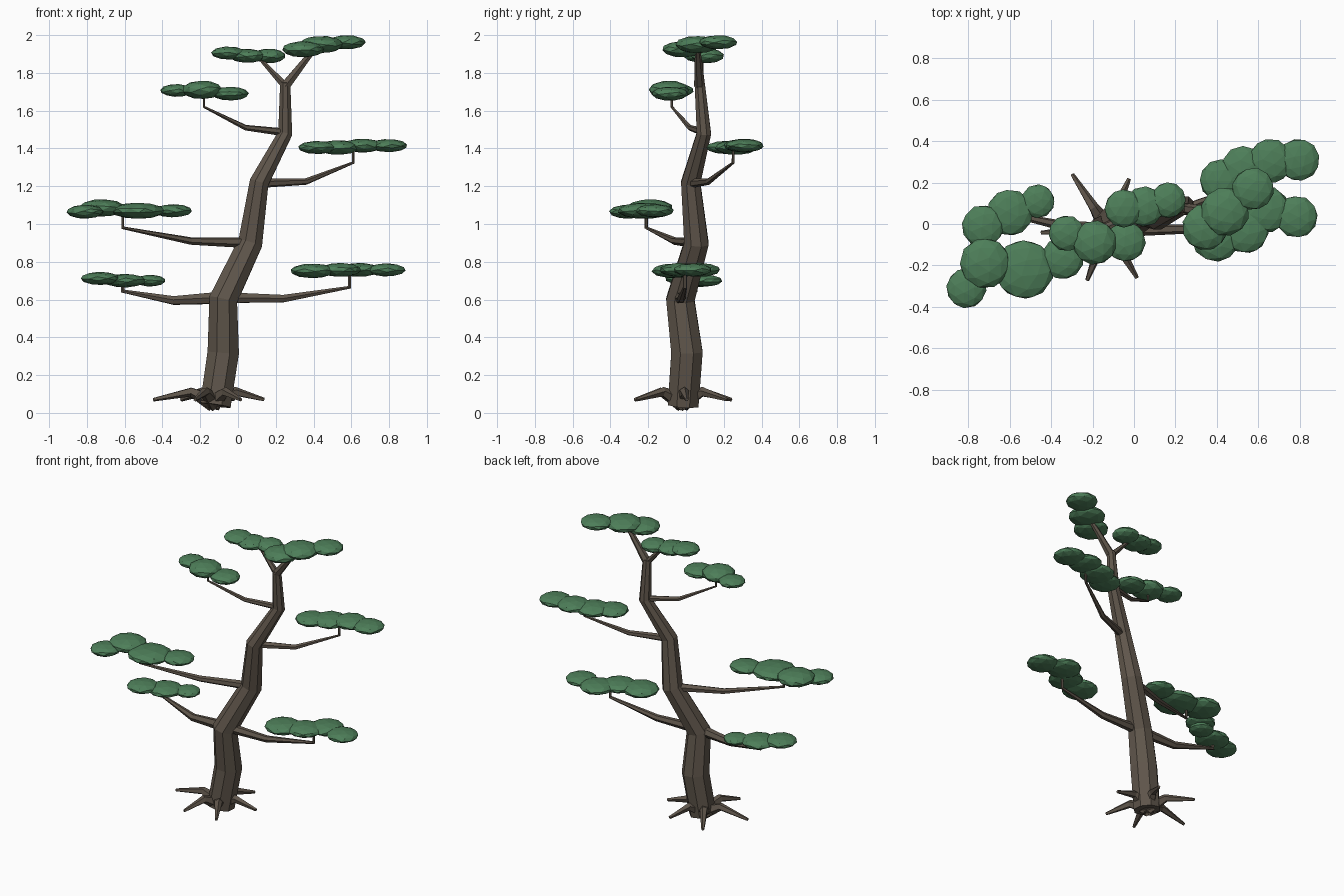
import bpy, bmesh, math, random
from mathutils import Vector, Matrix, Euler

random.seed(4)


def material(name, rgb):
    m = bpy.data.materials.new(name)
    m.diffuse_color = (*rgb, 1)
    return m


BARK = material("bark", (0.115, 0.092, 0.070))
LEAF = material("leaf", (0.075, 0.21, 0.10))


def finish(name, bm, mat):
    bmesh.ops.recalc_face_normals(bm, faces=bm.faces)
    me = bpy.data.meshes.new(name)
    bm.to_mesh(me)
    bm.free()
    me.materials.append(mat)
    ob = bpy.data.objects.new(name, me)
    bpy.context.collection.objects.link(ob)
    return ob


def tube(name, path, sides):
    """Faceted tapering limb; path entries are (x, y, z, radius)."""
    bm = bmesh.new()
    pts = [Vector(p[:3]) for p in path]
    rings = []
    for i, p in enumerate(pts):
        t = Vector()
        if i > 0:
            t += (p - pts[i - 1]).normalized()
        if i < len(pts) - 1:
            t += (pts[i + 1] - p).normalized()
        q = Vector((0, 0, 1)).rotation_difference(t.normalized())
        r = path[i][3]
        rings.append([bm.verts.new(p + q @ Vector((r * math.cos(a), r * math.sin(a), 0)))
                      for a in (2 * math.pi * (k + 0.5) / sides for k in range(sides))])
    for a, b in zip(rings, rings[1:]):
        for k in range(sides):
            n = (k + 1) % sides
            bm.faces.new((a[k], a[n], b[n], b[k]))
    bm.faces.new(rings[0])
    bm.faces.new(rings[-1])
    return finish(name, bm, BARK)


def pad(name, blobs):
    """Cloud of flattened faceted blobs; entries are (x, y, z, radius, half height)."""
    bm = bmesh.new()
    for x, y, z, r, h in blobs:
        turn = Euler([random.uniform(0, 6.28) for _ in range(3)]).to_matrix().to_4x4()
        m = Matrix.Translation((x, y, z)) @ Matrix.Diagonal((r, r, h, 1)) @ turn
        bmesh.ops.create_icosphere(bm, subdivisions=2, radius=1.03, matrix=m)
    return finish(name, bm, LEAF)


# Swaying trunk
tube("trunk", [(-0.12, -0.015, 0.04, 0.088), (-0.078, 0.005, 0.32, 0.09),
               (-0.078, -0.03, 0.60, 0.081), (0.065, 0.055, 0.90, 0.07),
               (0.112, 0.025, 1.22, 0.055), (0.25, 0.095, 1.48, 0.041),
               (0.25, 0.072, 1.75, 0.029)], 8)

# Roots flaring around the base
for i, (deg, reach) in enumerate([(5, 0.27), (66, 0.26), (123, 0.31),
                                  (184, 0.32), (249, 0.27), (301, 0.28)]):
    c, s = math.cos(math.radians(deg)), math.sin(math.radians(deg))
    tube(f"root_{i + 1}", [(-0.13 + c * d, -0.02 + s * d, z, r) for d, z, r in
                           ((0.0, 0.055, 0.05), (0.12, 0.112, 0.026), (reach, 0.07, 0.01))], 5)

# Side branches, each ending in a short upright twig
branches = {
    "low_left": [(-0.08, -0.03, 0.61), (-0.34, -0.01, 0.595), (-0.61, 0.05, 0.645), (-0.61, 0.05, 0.70)],
    "low_right": [(-0.06, -0.03, 0.61), (0.24, -0.025, 0.605), (0.59, -0.005, 0.665), (0.59, -0.005, 0.75)],
    "middle_left": [(0.06, 0.05, 0.90), (-0.25, -0.06, 0.91), (-0.61, -0.21, 0.98), (-0.61, -0.21, 1.06)],
    "upper_right": [(0.11, 0.025, 1.215), (0.36, 0.12, 1.225), (0.61, 0.25, 1.325), (0.61, 0.25, 1.40)],
    "upper_left": [(0.25, 0.095, 1.485), (0.04, 0.02, 1.51), (-0.18, -0.075, 1.62), (-0.18, -0.075, 1.69)],
}
for i, (name, pts) in enumerate(branches.items()):
    k = 1 - 0.1 * i
    tube(f"{name}_branch", [(*p, r * k) for p, r in zip(pts, (0.036, 0.025, 0.012, 0.01))], 6)

# Forked crown
tube("crown_fork_left", [(0.25, 0.072, 1.73, 0.022), (0.13, 0.08, 1.86, 0.012), (0.12, 0.08, 1.89, 0.01)], 6)
tube("crown_fork_right", [(0.25, 0.072, 1.73, 0.029), (0.36, 0.065, 1.87, 0.019), (0.42, 0.06, 1.94, 0.012)], 6)

# Foliage pads
pad("low_left_foliage", [(-0.73, -0.01, 0.712, 0.10, 0.034), (-0.60, 0.055, 0.70, 0.11, 0.035),
                         (-0.465, 0.11, 0.70, 0.08, 0.03)])
pad("low_right_foliage", [(0.395, -0.065, 0.752, 0.115, 0.038), (0.54, -0.03, 0.757, 0.11, 0.036),
                          (0.64, 0.07, 0.757, 0.11, 0.036), (0.785, 0.035, 0.757, 0.10, 0.034)])
pad("middle_left_foliage", [(-0.81, -0.31, 1.065, 0.095, 0.036), (-0.72, -0.19, 1.085, 0.12, 0.045),
                            (-0.53, -0.22, 1.07, 0.14, 0.042), (-0.345, -0.165, 1.07, 0.10, 0.034)])
pad("upper_right_foliage", [(0.42, 0.21, 1.405, 0.10, 0.034), (0.53, 0.265, 1.405, 0.11, 0.038),
                            (0.66, 0.305, 1.415, 0.105, 0.036), (0.795, 0.31, 1.415, 0.10, 0.034)])
pad("upper_left_foliage", [(-0.325, -0.045, 1.707, 0.085, 0.033), (-0.19, -0.09, 1.71, 0.105, 0.048),
                           (-0.04, -0.085, 1.69, 0.095, 0.036)])
pad("crown_left_foliage", [(-0.05, 0.075, 1.905, 0.09, 0.034), (0.05, 0.085, 1.89, 0.095, 0.036),
                           (0.165, 0.115, 1.89, 0.085, 0.038)])
pad("crown_right_foliage", [(0.345, -0.015, 1.925, 0.11, 0.042), (0.44, 0.06, 1.95, 0.115, 0.045),
                            (0.575, 0.17, 1.962, 0.10, 0.037)])
